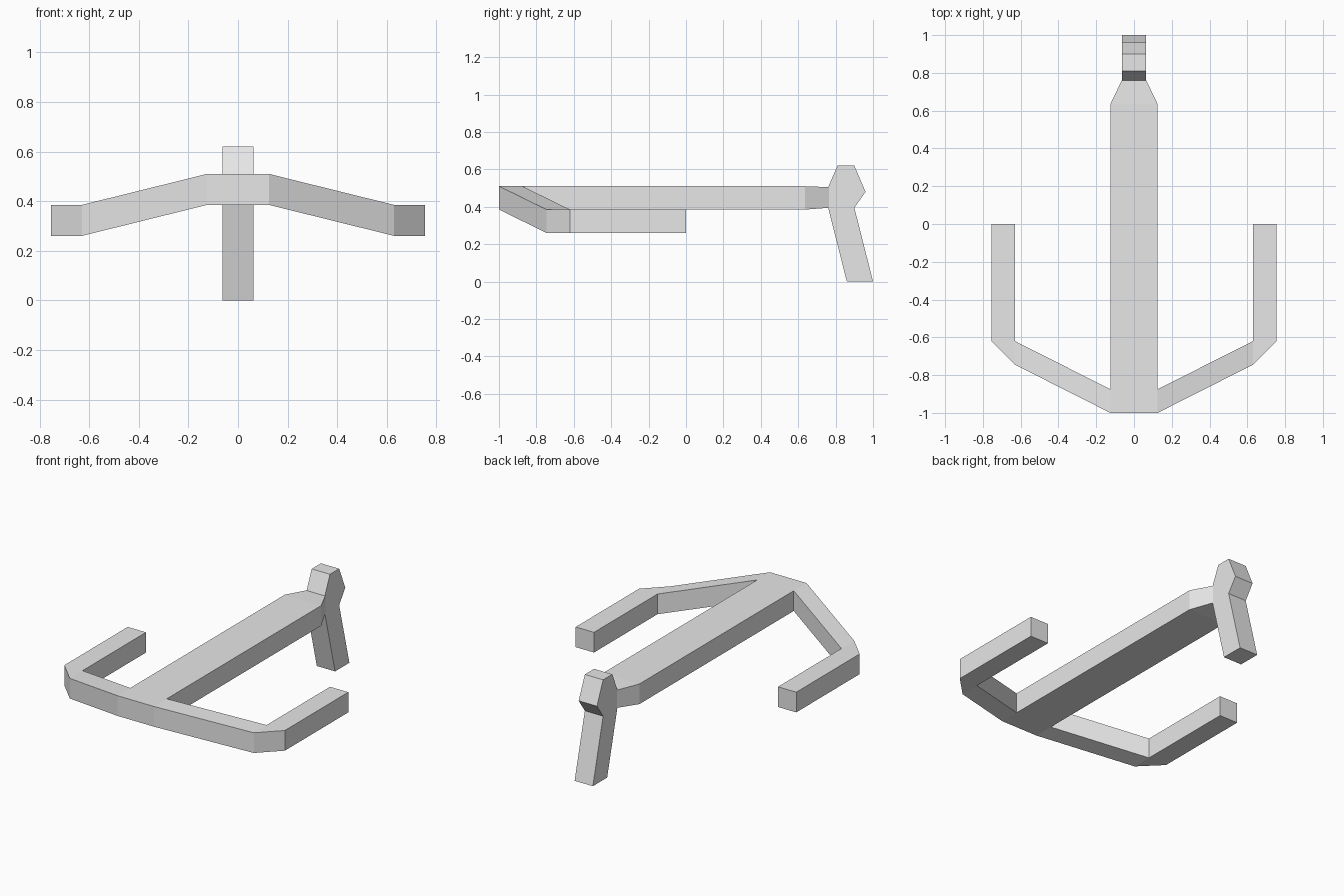
import bpy
import bmesh

cube = bpy.data.objects.get("Cube")
if cube:
    bpy.data.objects.remove(cube, do_unlink=True)

grey = bpy.data.materials.new("light_grey")
grey.use_nodes = True
grey.diffuse_color = (0.8, 0.8, 0.8, 1)
grey.node_tree.nodes["Principled BSDF"].inputs["Base Color"].default_value = (0.8, 0.8, 0.8, 1)

H = 0.125   # thickness of the bars
TOP = 0.51  # height of the beam's upper face


def loft(name, sections):
    """Join cross-sections with equal point counts into one closed solid."""
    bm = bmesh.new()
    rings = [[bm.verts.new(p) for p in s] for s in sections]
    n = len(rings[0])
    for a, b in zip(rings, rings[1:]):
        for i in range(n):
            j = (i + 1) % n
            bm.faces.new((a[i], a[j], b[j], b[i]))
    bm.faces.new(rings[0])
    bm.faces.new(rings[-1])
    bmesh.ops.recalc_face_normals(bm, faces=bm.faces)
    mesh = bpy.data.meshes.new(name)
    bm.to_mesh(mesh)
    bm.free()
    mesh.materials.append(grey)
    obj = bpy.data.objects.new(name, mesh)
    bpy.context.collection.objects.link(obj)
    return obj


def beam_section(y, half, low, high):
    return [(-half, y, low), (half, y, low), (half, y, high), (-half, y, high)]


def arm_section(side, outer, inner, top):
    """Upright section between an outer and an inner plan point."""
    (ox, oy), (ix, iy) = outer, inner
    return [(side * ox, oy, top - H), (side * ix, iy, top - H),
            (side * ix, iy, top), (side * ox, oy, top)]


# Central beam with a tapered neck at the back
loft("central_beam", [
    beam_section(-1.0, 0.125, TOP - H, TOP),
    beam_section(0.635, 0.125, TOP - H, TOP),
    beam_section(0.765, 0.0625, 0.395, 0.505),
])

# Side arms sloping down from the front, then running level to the back
LOW = TOP - H
for label, side in (("left", 1), ("right", -1)):
    loft(label + "_sloped_arm", [
        arm_section(side, (0.125, -1.0), (0.125, -0.875), TOP),
        arm_section(side, (0.63, -0.745), (0.63, -0.62), LOW),
    ])
    corner = [(0.63, -0.745), (0.755, -0.62), (0.63, -0.62)]
    loft(label + "_arm_corner", [
        [(side * x, y, z) for x, y in corner] for z in (LOW - H, LOW)
    ])
    loft(label + "_level_arm", [
        arm_section(side, (0.755, -0.62), (0.63, -0.62), LOW),
        arm_section(side, (0.755, 0.0), (0.63, 0.0), LOW),
    ])

# Upright post at the back: angled head above a raked leg
head = [(0.76, 0.395), (0.90, 0.395), (0.96, 0.48),
        (0.90, 0.62), (0.81, 0.62), (0.76, 0.505)]
leg = [(0.86, 0.0), (1.0, 0.0), (0.90, 0.395), (0.76, 0.395)]
for name, profile in (("post_head", head), ("post_leg", leg)):
    loft(name, [[(x, y, z) for y, z in profile] for x in (-0.0625, 0.0625)])
